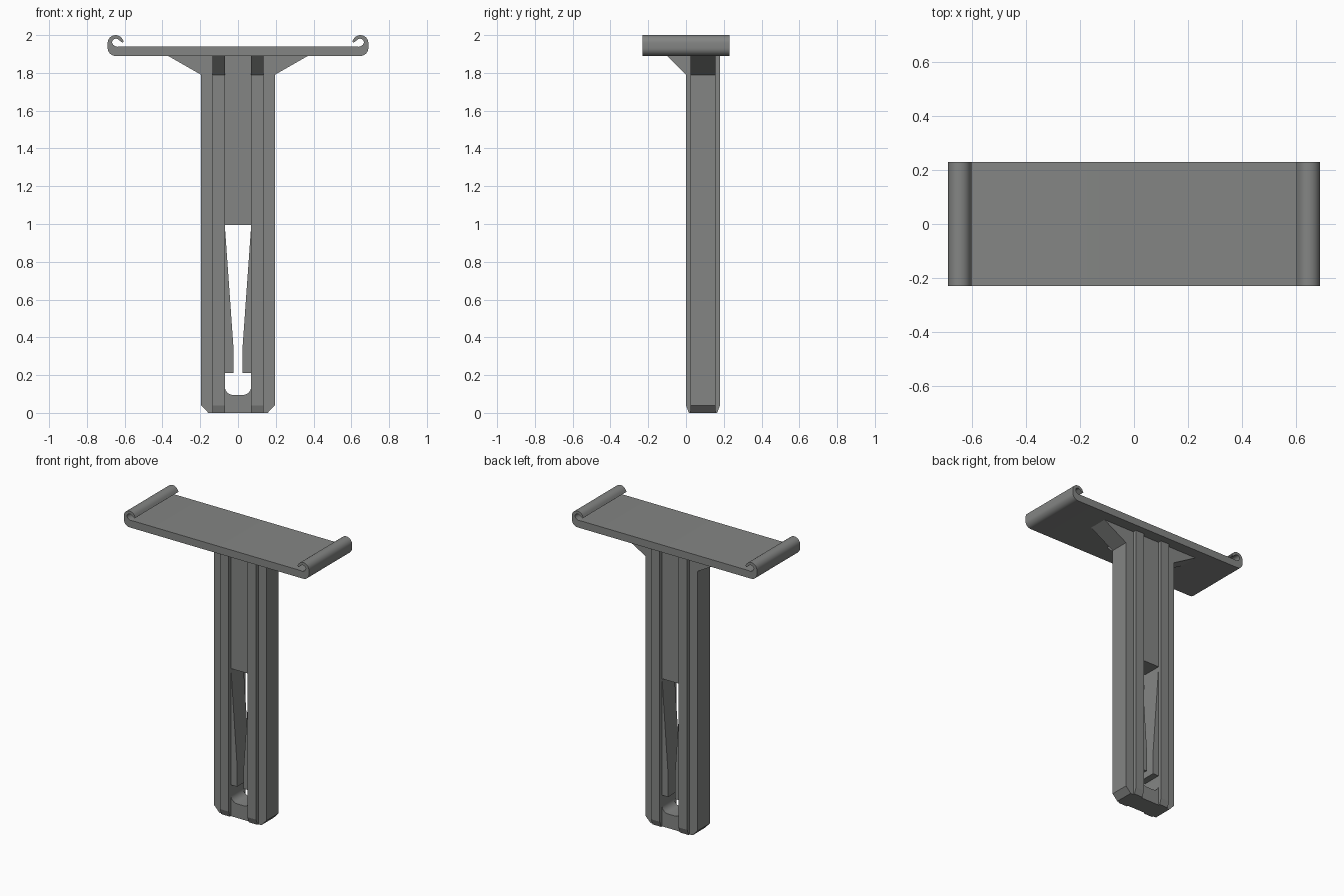
import bpy, bmesh, math

if "Cube" in bpy.data.objects:
    bpy.data.objects.remove(bpy.data.objects["Cube"])

# One grey plastic for everything
grey = bpy.data.materials.new("grey_plastic")
grey.diffuse_color = (0.23, 0.235, 0.23, 1)
grey.use_nodes = True
grey.node_tree.nodes["Principled BSDF"].inputs["Base Color"].default_value = grey.diffuse_color


def mirrored_prism(name, profile, axis, lo, hi, smooth=False):
    """Extrude a (horizontal, z) profile along x or y, then mirror it across x = 0."""
    def place(p, d):
        return (d, p[0], p[1]) if axis == "x" else (p[0], d, p[1])

    bm = bmesh.new()
    near = [bm.verts.new(place(p, lo)) for p in profile]
    far = [bm.verts.new(place(p, hi)) for p in profile]
    bm.faces.new(near)
    bm.faces.new(far[::-1])
    n = len(profile)
    for i in range(n):
        j = (i + 1) % n
        bm.faces.new((near[i], far[i], far[j], near[j]))
    bmesh.ops.recalc_face_normals(bm, faces=bm.faces)
    # open the seam on the mirror plane
    seam = [f for f in bm.faces if all(abs(v.co.x) < 1e-6 for v in f.verts)]
    bmesh.ops.delete(bm, geom=seam, context="FACES")
    mesh = bpy.data.meshes.new(name)
    bm.to_mesh(mesh)
    bm.free()
    mesh.materials.append(grey)
    ob = bpy.data.objects.new(name, mesh)
    bpy.context.collection.objects.link(ob)
    ob.modifiers.new("mirror", "MIRROR").merge_threshold = 0.0001
    if smooth:
        bpy.ops.object.select_all(action="DESELECT")
        ob.select_set(True)
        bpy.context.view_layer.objects.active = ob
        bpy.ops.object.shade_smooth_by_angle(angle=math.radians(35))
    return ob


def arc(cx, cz, r, a0, a1, steps, rz=None):
    rz = rz or r
    return [(cx + r * math.cos(math.radians(a0 + (a1 - a0) * i / steps)),
             cz + rz * math.sin(math.radians(a0 + (a1 - a0) * i / steps)))
            for i in range(steps + 1)]


# Stem: slotted flat core with chamfered foot and side gussets under the tray
stem = [(0, 0), (0.157, 0), (0.195, 0.04), (0.195, 1.79), (0.37, 1.89), (0, 1.89),
        (0, 0.995), (0.07, 0.995), (0.025, 0.36), (0.025, 0.21), (0.07, 0.21)]
stem += arc(0.025, 0.14, 0.045, 0, -90, 8) + [(0, 0.095)]
mirrored_prism("stem", stem, "y", 0.025, 0.155, smooth=True)

# Rails: front pair carries the front gussets, back pair is plain
front = [(0.015, 0), (0.025, 0), (0.025, 1.89), (-0.10, 1.89), (0, 1.79), (0, 0.04)]
back = [(0.165, 0), (0.155, 0), (0.155, 1.89), (0.18, 1.89), (0.18, 0.04)]
mirrored_prism("front_rails", front, "x", 0.07, 0.135)
mirrored_prism("back_rails", back, "x", 0.07, 0.135)

# Tray: flat plate whose ends curl up into hooks
tray = [(0, 1.89)]
tray += arc(0.648, 1.932, 0.042, -90, 0, 8)                  # outer lower bend
tray += arc(0.648, 1.958, 0.042, 0, 155, 14)                 # outer curl
tray += [(0.604, 1.966), (0.611, 1.960), (0.620, 1.965)]     # lip
tray += arc(0.646, 1.960, 0.021, 130, 0, 9)                  # inner curl
tray += [(0.662, 1.950), (0.652, 1.942), (0.640, 1.938), (0.625, 1.94), (0, 1.94)]
mirrored_prism("tray", tray, "y", -0.23, 0.23, smooth=True)
